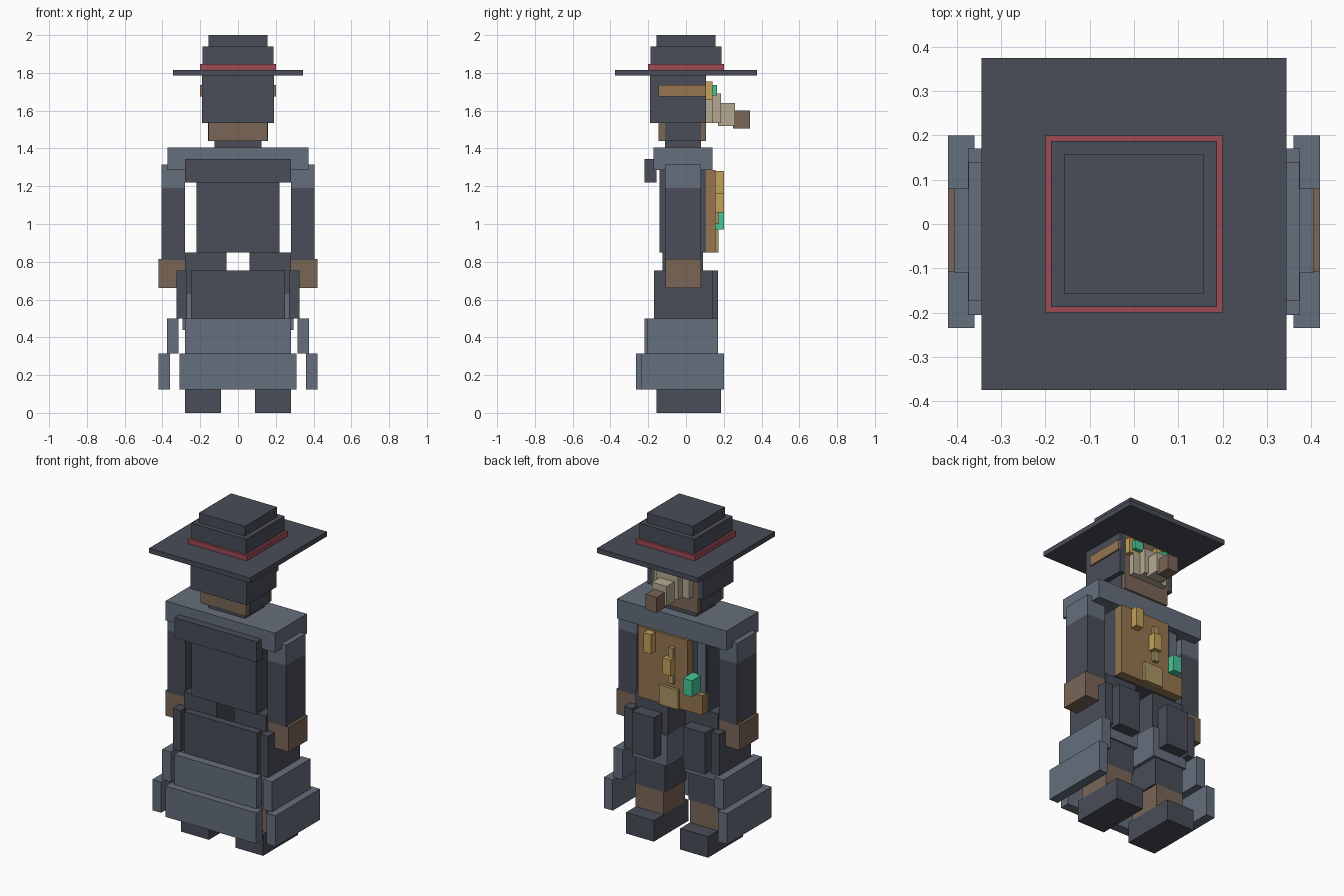
import bpy

cube = bpy.data.objects.get("Cube")
if cube:
    bpy.data.objects.remove(cube, do_unlink=True)


def material(name, code):
    rgb = []
    for i in range(0, len(code), 2):
        c = int(code[i:i + 2], 16) / 255
        rgb.append(((c + 0.055) / 1.055) ** 2.4)
    color = (*rgb, 1)
    m = bpy.data.materials.new(name)
    m.use_nodes = True
    m.diffuse_color = color
    m.node_tree.nodes["Principled BSDF"].inputs["Base Color"].default_value = color
    return m


dark = material("dark slate cloth", "4a4d58")
steel = material("blue grey cloth", "656e7c")
brown = material("brown leather", "7a6656")
tan = material("tan leather", "967650")
red = material("red hat band", "9c4a54")
gold = material("gold metal", "c4a259")
pale = material("pale brass", "ac9664")
beige = material("beige mask", "b4a992")
green = material("green glass", "46c596")


def box(name, mat, x, y, z):
    """Axis-aligned block between the given (low, high) pairs."""
    bpy.ops.mesh.primitive_cube_add(size=1)
    ob = bpy.context.object
    ob.name = name
    ob.data.name = name
    spans = (x, y, z)
    centre = [(a + b) / 2 for a, b in spans]
    size = [b - a for a, b in spans]
    for v in ob.data.vertices:
        v.co = [centre[i] + v.co[i] * size[i] for i in range(len(size))]
    ob.data.materials.append(mat)
    return ob


def centred(name, mat, half, y, z):
    return box(name, mat, (-half, half), y, z)


def pair(name, mat, x, y, z):
    box("left_" + name, mat, x, y, z)
    box("right_" + name, mat, (-x[1], -x[0]), y, z)


# Boots and legs
pair("boot", dark, (0.09, 0.28), (-0.155, 0.185), (0, 0.13))
pair("shin", brown, (0.09, 0.28), (-0.12, 0.09), (0.13, 0.27))
pair("knee", dark, (0.08, 0.28), (-0.125, 0.09), (0.27, 0.44))
pair("thigh_wrap", steel, (0.06, 0.295), (-0.13, 0.10), (0.44, 0.63))
pair("hip", dark, (0.06, 0.28), (-0.125, 0.09), (0.63, 0.85))

# Tiered coat skirt, flaring toward the hem
centred("upper_skirt_panel", dark, 0.25, (-0.17, -0.125), (0.50, 0.755))
pair("upper_skirt_side", dark, (0.27, 0.325), (-0.17, 0.14), (0.50, 0.755))
pair("upper_skirt_flap", dark, (0.10, 0.25), (0.09, 0.17), (0.50, 0.755))
centred("middle_skirt_panel", steel, 0.28, (-0.22, -0.165), (0.315, 0.50))
pair("middle_skirt_side", steel, (0.315, 0.375), (-0.205, 0.17), (0.315, 0.50))
centred("hem_panel", steel, 0.31, (-0.265, -0.205), (0.125, 0.315))
pair("hem_side", steel, (0.36, 0.42), (-0.235, 0.20), (0.125, 0.315))

# Torso, waistcoat and shoulder cape
centred("torso", dark, 0.22, (-0.14, 0.105), (0.85, 1.29))
box("waistcoat", tan, (-0.12, 0.22), (0.10, 0.155), (0.95, 1.285))
box("coat_lapel", steel, (-0.215, -0.16), (0.10, 0.115), (0.97, 1.27))
centred("belt", tan, 0.22, (0.10, 0.155), (0.85, 0.97))
centred("belt_buckle", pale, 0.065, (0.15, 0.172), (0.85, 0.97))
centred("shoulder_cape", steel, 0.373, (-0.173, 0.14), (1.285, 1.405))
centred("cape_collar", dark, 0.28, (-0.22, -0.155), (1.22, 1.345))

# Trinkets hung on the chest
box("gold_vial", gold, (0.10, 0.15), (0.15, 0.20), (1.16, 1.28))
box("gold_pendant", gold, (-0.035, 0.02), (0.15, 0.20), (1.06, 1.16))
box("pendant_strap", pale, (-0.035, 0.0), (0.15, 0.175), (1.0, 1.22))
box("green_bottle", green, (-0.18, -0.12), (0.10, 0.20), (0.97, 1.07))

# Arms
pair("sleeve", dark, (0.28, 0.405), (-0.11, 0.08), (0.81, 1.19))
pair("upper_sleeve", steel, (0.28, 0.405), (-0.11, 0.08), (1.19, 1.315))
pair("glove", brown, (0.28, 0.42), (-0.108, 0.08), (0.66, 0.815))

# Neck, head and hood
centred("neck", dark, 0.125, (-0.11, 0.08), (1.40, 1.45))
centred("head", brown, 0.155, (-0.145, 0.105), (1.44, 1.785))
pair("jaw_strap", dark, (0.15, 0.16), (-0.11, 0.08), (1.44, 1.54))
centred("hood_panel", dark, 0.19, (-0.19, -0.14), (1.535, 1.785))
pair("hood_side", dark, (0.15, 0.19), (-0.145, 0.105), (1.535, 1.785))
pair("goggle_strap", tan, (0.185, 0.20), (-0.145, 0.105), (1.675, 1.735))

# Beaked mask and goggles
centred("mask_base", beige, 0.12, (0.10, 0.14), (1.535, 1.665))
centred("mask_bridge", beige, 0.075, (0.10, 0.185), (1.535, 1.69))
centred("beak", beige, 0.05, (0.17, 0.26), (1.52, 1.64))
centred("beak_tip", brown, 0.037, (0.25, 0.34), (1.505, 1.60))
pair("goggle_rim", gold, (0.045, 0.15), (0.10, 0.14), (1.66, 1.755))
pair("goggle_lens", green, (0.07, 0.13), (0.13, 0.165), (1.68, 1.735))

# Hat, stacked from the brim up
centred("hat_brim", dark, 0.344, (-0.375, 0.375), (1.785, 1.815))
centred("hat_band", red, 0.20, (-0.20, 0.20), (1.815, 1.846))
centred("hat_crown", dark, 0.187, (-0.187, 0.187), (1.846, 1.94))
centred("hat_top", dark, 0.157, (-0.157, 0.157), (1.94, 2.0))
